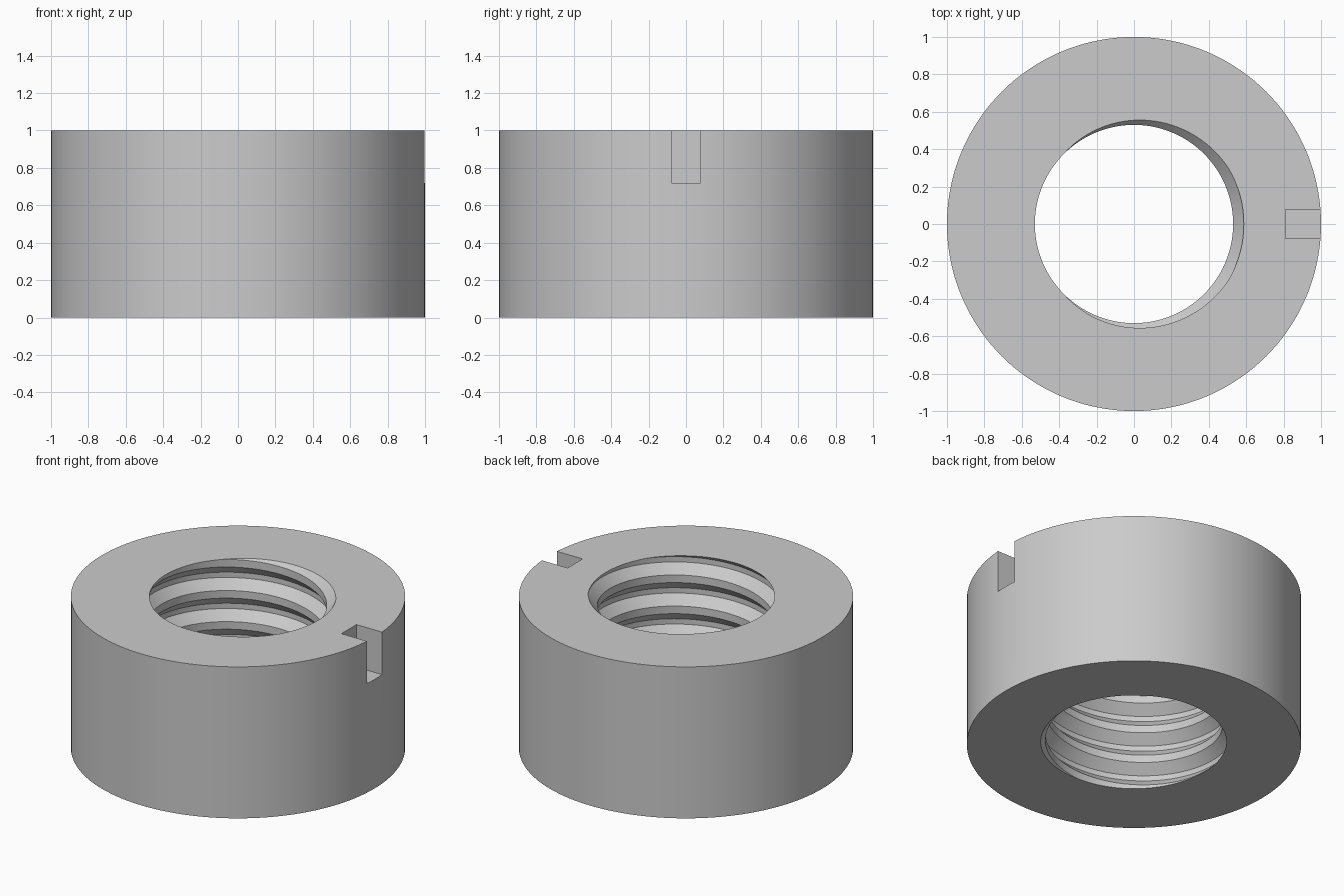
import bpy, bmesh, math

if "Cube" in bpy.data.objects:
    bpy.data.objects.remove(bpy.data.objects["Cube"])

STEPS = 120                       # helix steps per turn
PITCH = 1 / 4.875
MINOR, MAJOR = 0.53, 0.587
ROOT, FLANK = 0.035, 0.06         # groove floor and flank heights

grey = bpy.data.materials.new("steel grey")
grey.use_nodes = True
color = (0.6, 0.6, 0.6, 1)
grey.diffuse_color = color
grey.node_tree.nodes["Principled BSDF"].inputs["Base Color"].default_value = color


def make_object(name, bm):
    mesh = bpy.data.meshes.new(name)
    bmesh.ops.recalc_face_normals(bm, faces=bm.faces[:])
    bm.to_mesh(mesh)
    bm.free()
    obj = bpy.data.objects.new(name, mesh)
    bpy.context.collection.objects.link(obj)
    mesh.materials.append(grey)
    return obj


def cut(target, cutter):
    mod = target.modifiers.new("cut", "BOOLEAN")
    mod.operation = "DIFFERENCE"
    mod.solver = "EXACT"
    mod.object = cutter
    bpy.context.view_layer.objects.active = target
    bpy.ops.object.modifier_apply(modifier=mod.name)
    bpy.data.objects.remove(cutter)


# Round body
bm = bmesh.new()
bmesh.ops.create_cone(bm, cap_ends=True, segments=144, radius1=1, radius2=1, depth=1)
bmesh.ops.translate(bm, verts=bm.verts[:], vec=(0, 0, 0.5))
body = make_object("threaded_ring_body", bm)

# Threaded bore: one trapezoid groove profile per pitch, swept along a right-hand helix
profile = [(-ROOT / 2 - FLANK, MINOR), (-ROOT / 2, MAJOR),
           (ROOT / 2, MAJOR), (ROOT / 2 + FLANK, MINOR)]
TURNS = 9
bm = bmesh.new()
columns = []
for i in range(STEPS):
    angle = math.tau * i / STEPS
    column = []
    for turn in range(TURNS):
        base = 1 + PITCH * (turn - TURNS + 2 + i / STEPS)
        for dz, r in profile:
            column.append(bm.verts.new((r * math.cos(angle), r * math.sin(angle), base + dz)))
    columns.append(column)
rows = len(columns[0])
for i in range(STEPS):
    a, b = columns[i], columns[(i + 1) % STEPS]
    shift = len(profile) if i == STEPS - 1 else 0
    for j in range(rows - 1 - shift):
        bm.faces.new((a[j], b[j + shift], b[j + 1 + shift], a[j + 1]))

# Close both ends of the bore cutter well outside the body
rim = [e for e in bm.edges if e.is_boundary]
bottom, top = bm.verts.new((0, 0, -1.5)), bm.verts.new((0, 0, 2.5))
for e in rim:
    low = sum(v.co.z for v in e.verts) < 1
    bm.faces.new((e.verts[0], e.verts[1], bottom if low else top))
cut(body, make_object("thread_cutter", bm))

# Rectangular key slot in the rim
bm = bmesh.new()
bmesh.ops.create_cube(bm, size=1)
bmesh.ops.scale(bm, verts=bm.verts[:], vec=(0.4, 0.156, 0.4))
bmesh.ops.translate(bm, verts=bm.verts[:], vec=(1.01, 0, 0.92))
cut(body, make_object("slot_cutter", bm))

# Smooth round walls, crisp thread and rim edges
bpy.ops.object.select_all(action="DESELECT")
body.select_set(True)
bpy.context.view_layer.objects.active = body
bpy.ops.object.shade_smooth_by_angle(angle=math.radians(25))
